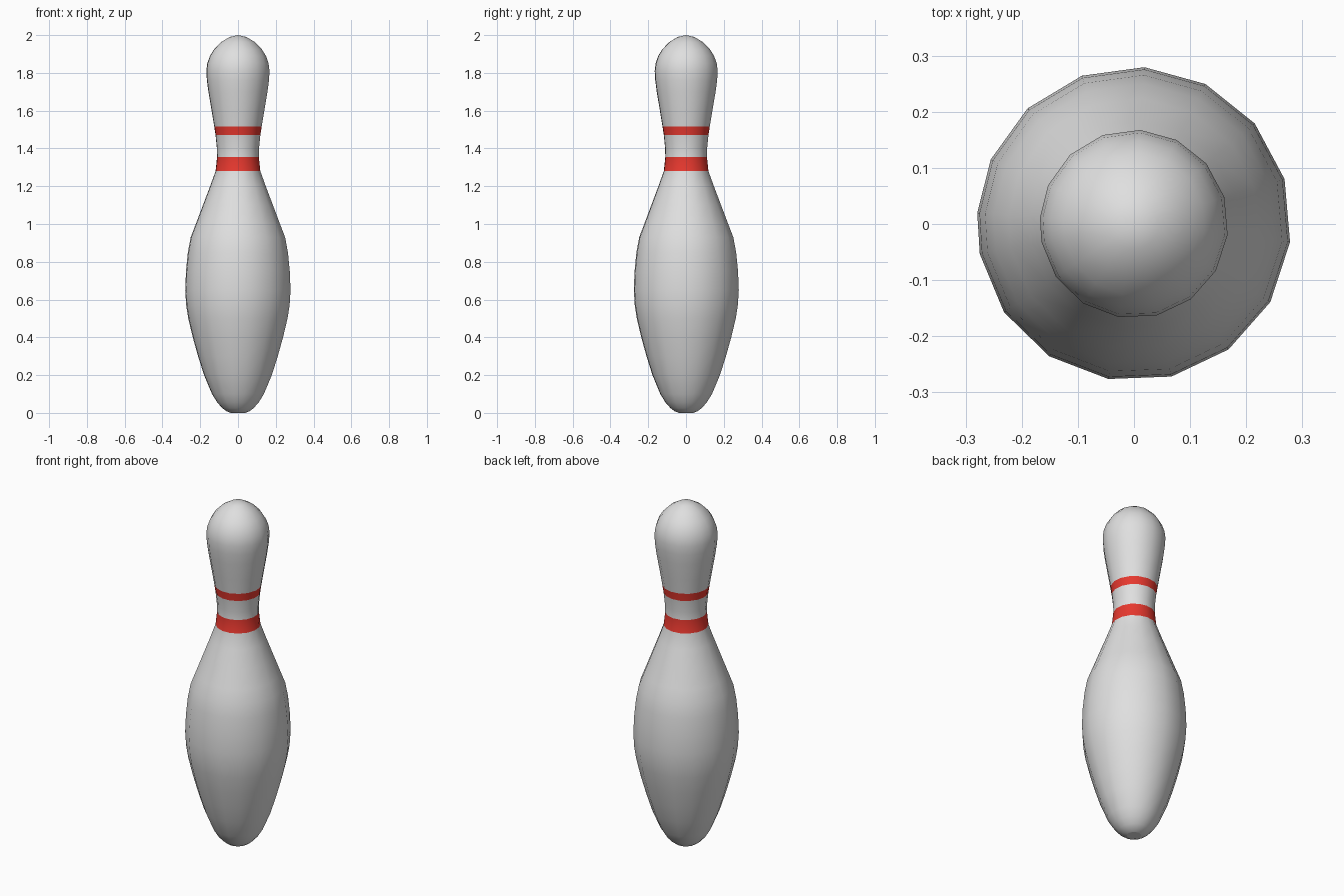
import bpy, bmesh, math

if "Cube" in bpy.data.objects:
    bpy.data.objects.remove(bpy.data.objects["Cube"])

def material(name, rgb):
    m = bpy.data.materials.new(name)
    m.diffuse_color = (*rgb, 1)
    m.use_nodes = True
    m.node_tree.nodes["Principled BSDF"].inputs["Base Color"].default_value = m.diffuse_color
    return m

# Lathe profile: (height, radius), bottom to top
PROFILE = [(0.0, 0.037), (0.008, 0.06), (0.025, 0.083), (0.055, 0.11), (0.1, 0.138),
           (0.2, 0.18), (0.3, 0.212), (0.4, 0.24), (0.5, 0.264), (0.57, 0.275),
           (0.65, 0.28), (0.75, 0.276), (0.85, 0.266), (0.93, 0.251), (1.0, 0.224),
           (1.1, 0.186), (1.2, 0.148), (1.28, 0.119), (1.355, 0.111), (1.4, 0.112),
           (1.47, 0.119), (1.515, 0.126), (1.6, 0.14), (1.7, 0.157), (1.76, 0.165),
           (1.81, 0.168), (1.85, 0.163), (1.89, 0.149), (1.925, 0.127),
           (1.963, 0.09), (1.99, 0.045)]
BANDS = [(1.28, 1.355), (1.47, 1.515)]

# Fifteen even columns plus one at the seam on the left
ANGLES = [math.radians(-169 + 23.2 * i) for i in range(15)] + [math.radians(176)]
N = len(ANGLES)

bm = bmesh.new()
rings = [[bm.verts.new((r * math.cos(a), r * math.sin(a), z)) for a in ANGLES]
         for z, r in PROFILE]
for lo, hi in zip(rings, rings[1:]):
    for i in range(N):
        j = (i + 1) % N
        bm.faces.new((lo[i], lo[j], hi[j], hi[i]))
# Rounded crown and flat foot
tip = bm.verts.new((0, 0, 2.0))
for i in range(N):
    bm.faces.new((rings[-1][i], rings[-1][(i + 1) % N], tip))
foot = bm.faces.new(rings[0][::-1])

# Red neck bands by height
for f in bm.faces:
    f.smooth = True
    z = f.calc_center_median().z
    f.material_index = int(any(a < z < b for a, b in BANDS))
foot.smooth = False
for e in foot.edges:
    e.smooth = False

mesh = bpy.data.meshes.new("bowling_pin")
bm.to_mesh(mesh)
bm.free()
mesh.materials.append(material("off white", (0.74, 0.74, 0.74)))
mesh.materials.append(material("red", (0.8, 0.04, 0.028)))
pin = bpy.data.objects.new("bowling_pin", mesh)
bpy.context.collection.objects.link(pin)
